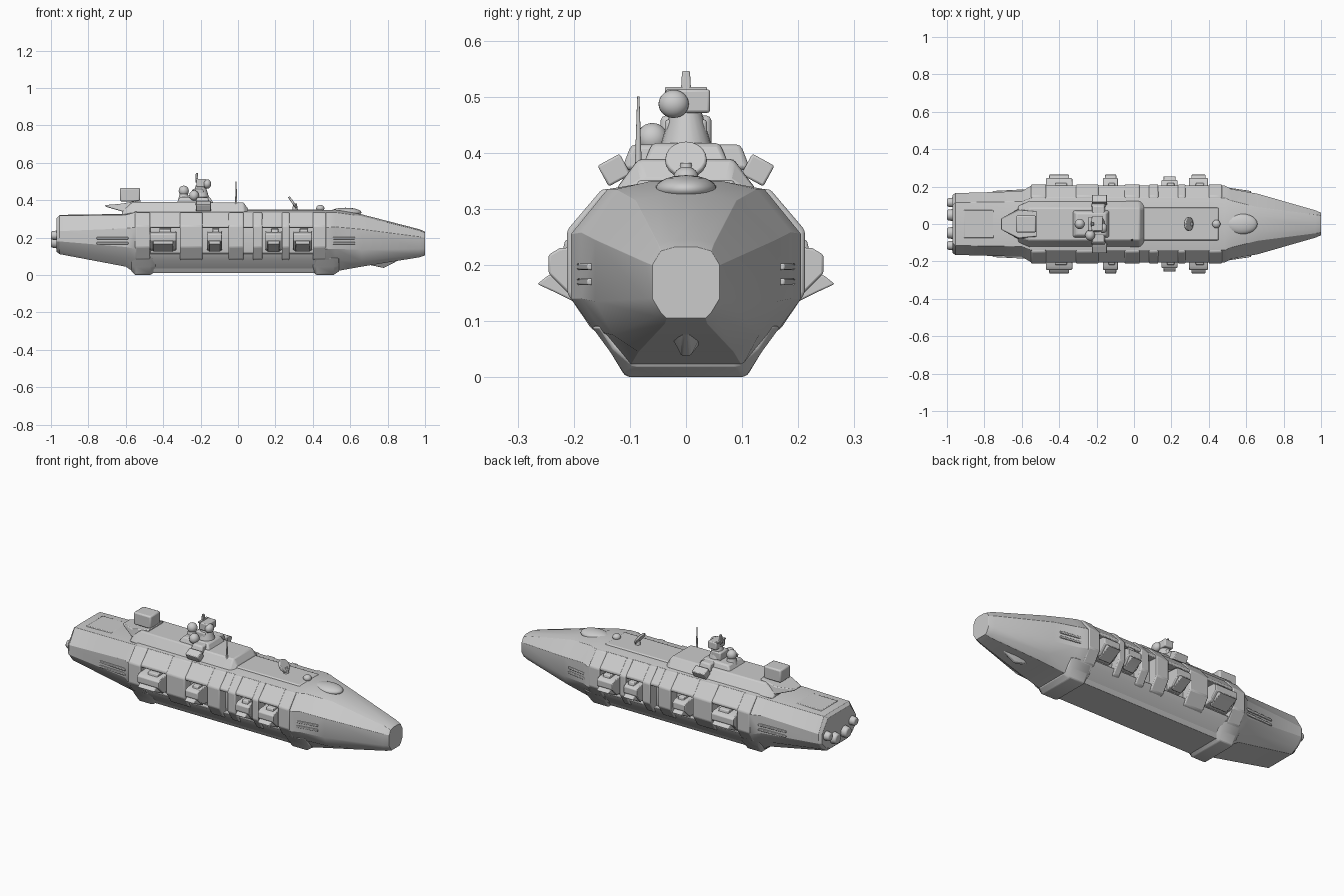
import bpy, bmesh, math
from mathutils import Matrix, Vector

if "Cube" in bpy.data.objects:
    bpy.data.objects.remove(bpy.data.objects["Cube"])


def finish(name, bm, bevel=0.0, angle=30):
    bmesh.ops.recalc_face_normals(bm, faces=bm.faces)
    me = bpy.data.meshes.new(name)
    bm.to_mesh(me)
    bm.free()
    ob = bpy.data.objects.new(name, me)
    bpy.context.collection.objects.link(ob)
    bpy.ops.object.select_all(action='DESELECT')
    ob.select_set(True)
    bpy.context.view_layer.objects.active = ob
    if bevel:
        m = ob.modifiers.new("bevel", 'BEVEL')
        m.width, m.segments, m.limit_method = bevel, 2, 'ANGLE'
    bpy.ops.object.shade_smooth_by_angle(angle=math.radians(angle))
    return ob


def loft(name, stations, bevel=0.0, mirror=True):
    """Skin cross-sections (x, [(y, z), ...]); half sections are mirrored in y."""
    bm = bmesh.new()
    rings = []
    for x, half in stations:
        pts = list(half)
        if mirror:
            pts += [(-y, z) for y, z in reversed(half)]
        rings.append([bm.verts.new((x, y, z)) for y, z in pts])
    n = len(rings[0])
    for a, b in zip(rings, rings[1:]):
        for i in range(n):
            bm.faces.new((a[i], a[(i + 1) % n], b[(i + 1) % n], b[i]))
    bm.faces.new(rings[0])
    bm.faces.new(rings[-1])
    return finish(name, bm, bevel)


def sides(name, x0, x1, prof, bevel=0.004):
    """Extrude a (y, z) profile along x on both sides of the ship."""
    for s, label in ((1, "port"), (-1, "starboard")):
        p = [(s * y, z) for y, z in prof]
        loft(f"{name}_{label}", [(x0, p), (x1, p)], bevel, mirror=False)


def box(name, c, size, rot=(0, 0, 0), bevel=0.004, taper=1.0):
    bm = bmesh.new()
    bmesh.ops.create_cube(bm, size=1)
    for v in bm.verts:
        k = taper if v.co.z > 0 else 1
        v.co = Vector((v.co.x * size[0] * k, v.co.y * size[1] * k, v.co.z * size[2]))
    ob = finish(name, bm, bevel)
    ob.location, ob.rotation_euler = c, rot
    return ob


def ball(name, c, r):
    bm = bmesh.new()
    bmesh.ops.create_uvsphere(bm, u_segments=24, v_segments=14, radius=1,
                              matrix=Matrix.Diagonal((*r, 1)))
    finish(name, bm, angle=60).location = c


def cone(name, c, r1, r2, depth, rot=(0, 0, 0), bevel=0.0):
    bm = bmesh.new()
    bmesh.ops.create_cone(bm, cap_ends=True, segments=20, radius1=r1, radius2=r2, depth=depth)
    ob = finish(name, bm, bevel)
    ob.location, ob.rotation_euler = c, rot


# Main hull, narrowed amidships for the side bays
wide = [(.10, .012), (.165, .085), (.205, .14), (.205, .255), (.14, .335), (.07, .347)]
narrow = [(.10, .012), (.145, .085), (.155, .14), (.155, .255), (.14, .335), (.07, .347)]
loft("hull", [
    (-.97, [(.08, .125), (.12, .145), (.155, .18), (.155, .23), (.10, .305), (.05, .305)]),
    (-.955, [(.09, .112), (.13, .135), (.165, .18), (.165, .235), (.115, .318), (.06, .32)]),
    (-.60, [(.10, .045), (.145, .09), (.175, .15), (.175, .25), (.12, .322), (.06, .328)]),
    (-.55, wide), (-.47, wide), (-.469, narrow), (.409, narrow), (.41, wide), (.485, wide),
    (.52, [(.10, .02), (.15, .08), (.187, .14), (.187, .258), (.125, .335), (.06, .35)]),
    (.66, [(.085, .045), (.13, .075), (.162, .135), (.162, .245), (.09, .315), (.045, .325)]),
    (.97, [(.038, .095), (.055, .108), (.073, .14), (.073, .205), (.05, .238), (.025, .245)]),
    (1.0, [(.035, .105), (.045, .115), (.06, .14), (.06, .20), (.045, .225), (.02, .232)]),
], bevel=.006)

# Upper and lower bay shelves
sides("bay_roof", -.48, .42, [(.12, .338), (.14, .335), (.205, .266), (.205, .252), (.12, .256)])
sides("bay_sill", -.48, .42, [(.11, .03), (.16, .085), (.175, .115), (.12, .12)])

# Ribs dividing the bays
rib = [(.13, .335), (.15, .335), (.212, .262), (.212, .15), (.168, .085), (.13, .07)]
for i, (x, w) in enumerate([(-.51, .08), (-.25, .12), (-.01, .08), (.105, .05), (.255, .04), (.435, .07)]):
    sides(f"bay_rib_{i}", x - w / 2, x + w / 2, rib, .006)

# Gun mounts inside the bays
for i, (x, w, r) in enumerate([(-.40, .14, .245), (-.125, .08, .245), (.19, .085, .235), (.345, .10, .245)]):
    sides(f"gun_body_{i}", x - w / 2, x + w / 2,
          [(.14, .235), (r - .02, .23), (r, .218), (r, .185), (.20, .14), (.14, .13)])
    sides(f"gun_lip_{i}", x - w * .38, x + w * .38,
          [(.18, .18), (r, .182), (r + .02, .166), (r - .01, .152), (.18, .125)], .003)
    sides(f"gun_cap_{i}", x - w * .15, x + w * .3, [(.15, .225), (.22, .225), (.215, .245), (.15, .25)])

# Keel bands and bow fin
for label, a, b in (("aft", -.55, -.45), ("fore", .42, .53)):
    big = [(.10, 0), (.11, .004), (.135, .045), (.168, .09), (.10, .10)]
    small = [(.085, .02), (.095, .022), (.13, .05), (.155, .09), (.10, .10)]
    loft(f"keel_band_{label}", [(a - .02, small), (a, big), (b - .02, big), (b + .01, small)], .004)
loft("bow_fin", [(.70, [(.035, .07), (.01, .055)]), (.78, [(.035, .09), (.008, .038)]),
                 (.86, [(.02, .10), (.005, .08)])], .003)

# Paired side rails fore and aft
for label, x, y, w, tilt in (("fore", .56, .172, .13, -.15), ("aft", -.67, .167, .17, .05)):
    for s in (1, -1):
        for j, z in enumerate((.17, .197)):
            box(f"side_rail_{label}_{s}_{j}", (x, s * y, z), (w, .028, .012), (0, 0, s * tilt), .003)

# Stern engines
for s in (1, -1):
    for j, (y, z, r) in enumerate(((.048, .175, .034), (.115, .212, .027))):
        cone(f"engine_{s}_{j}", (-.98, s * y, z), r * .8, r, .04, (0, math.pi / 2, 0), .006)
        ball(f"engine_core_{s}_{j}", (-.982, s * y, z), (.018, r * .75, r * .75))

# Deck levels
box("stern_panel", (-.83, 0, .319), (.16, .15, .012))
loft("upper_deck", [(-.62, [(.10, .32), (.07, .345)]), (-.56, [(.125, .33), (.085, .392)]),
                    (.03, [(.125, .335), (.085, .388)]), (.055, [(.11, .335), (.075, .352)])], .006)
box("fore_deck", (.24, 0, .34), (.44, .18, .022), bevel=.005, taper=.95)
loft("aft_platform", [(-.71, [(.03, .366), (.03, .374)]), (-.62, [(.08, .34), (.075, .382)]),
                      (-.52, [(.08, .35), (.065, .402)])], .004)
box("aft_block", (-.577, 0, .43), (.108, .09, .072), bevel=.008)

# Bridge tower
box("bridge_base", (-.23, 0, .40), (.20, .15, .035), bevel=.008, taper=.8)
box("bridge_cross", (-.19, 0, .392), (.075, .23, .045), bevel=.008, taper=.85)
for s in (1, -1):
    box(f"bridge_wing_{s}", (-.185, s * .128, .369), (.08, .045, .042), (s * -.5, 0, 0))
cone("bridge_neck", (-.20, 0, .442), .048, .026, .075)
box("bridge_shoulder", (-.215, 0, .437), (.06, .075, .045), bevel=.006)
box("bridge_head", (-.195, .003, .492), (.055, .08, .042), bevel=.005)
box("bridge_mast", (-.22, 0, .52), (.016, .02, .052), bevel=.003, taper=.7)
box("bridge_yard", (-.22, 0, .512), (.014, .075, .010), bevel=.002)
ball("sensor_ball", (-.165, -.022, .487), (.022, .027, .025))
cone("dome_stand", (-.29, 0, .415), .032, .022, .04)
ball("aft_dome", (-.29, 0, .45), (.027, .027, .028))
ball("side_dome", (-.235, -.06, .425), (.026, .028, .028))

# Antenna, dish and foredeck domes
cone("antenna", (-.01, -.085, .44), .006, .002, .12)
cone("dish", (.293, 0, .388), .038, .036, .012, (0, math.radians(55), 0), .003)
cone("dish_stand", (.305, 0, .362), .016, .010, .04)
ball("small_dome", (.44, 0, .357), (.022, .022, .018))
ball("fore_dome", (.575, 0, .335), (.085, .055, .025))
